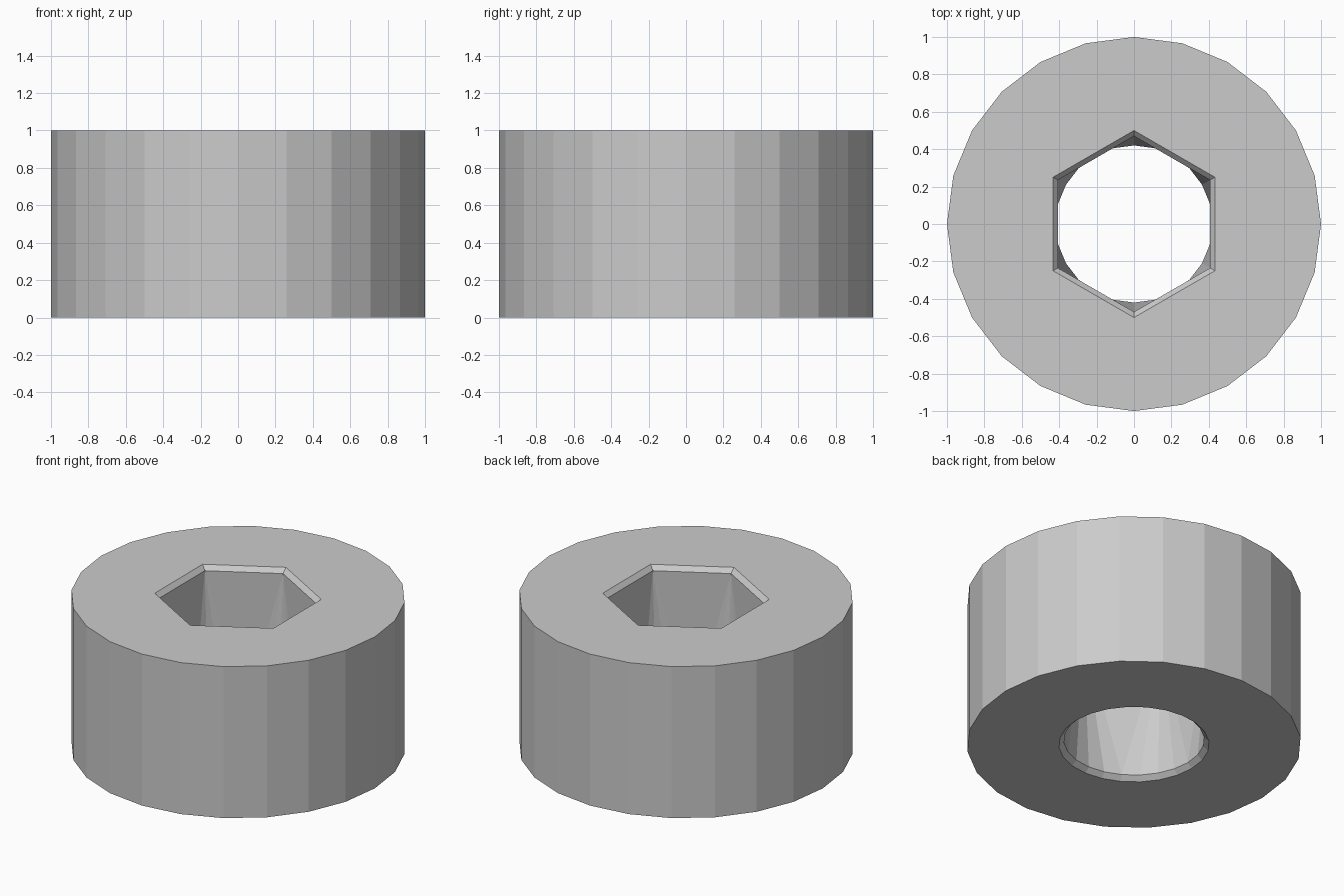
import bpy, bmesh
from math import cos, sin, pi

if "Cube" in bpy.data.objects:
    bpy.data.objects.remove(bpy.data.objects["Cube"])

SIDES = 24
bm = bmesh.new()

def ring(n, radius, z, start=0.0):
    return [bm.verts.new((radius * cos(start + 2 * pi * i / n),
                          radius * sin(start + 2 * pi * i / n), z)) for i in range(n)]

def band(a, b):
    n = len(a)
    for i in range(n):
        j = (i + 1) % n
        bm.faces.new((a[i], a[j], b[j], b[i]))

def fan_band(few, many):
    # Each corner of the small ring fans over its share of the larger ring
    k = len(many) // len(few)
    for i, corner in enumerate(few):
        for s in range(k):
            bm.faces.new((corner, many[i * k + s], many[(i * k + s + 1) % len(many)]))
        bm.faces.new((few[i - 1], many[i * k], corner))

# Outer wall
outer_bottom, outer_top = ring(SIDES, 1, 0), ring(SIDES, 1, 1)
band(outer_bottom, outer_top)

# Chamfered hexagonal mouth on top, corners on the y axis
hex_rim, hex_inner = ring(6, 0.5, 1, pi / 6), ring(6, 0.47, 0.97, pi / 6)
fan_band(hex_rim, outer_top)
band(hex_rim, hex_inner)

# Chamfered round mouth underneath
round_rim, round_inner = ring(SIDES, 0.45, 0), ring(SIDES, 0.42, 0.03)
band(outer_bottom, round_rim)
band(round_rim, round_inner)

# Bore blending from hexagon to circle
fan_band(hex_inner, round_inner)

bmesh.ops.recalc_face_normals(bm, faces=bm.faces)
mesh = bpy.data.meshes.new("hex_bore_collar")
bm.to_mesh(mesh)
bm.free()
bpy.context.collection.objects.link(bpy.data.objects.new("hex_bore_collar", mesh))
